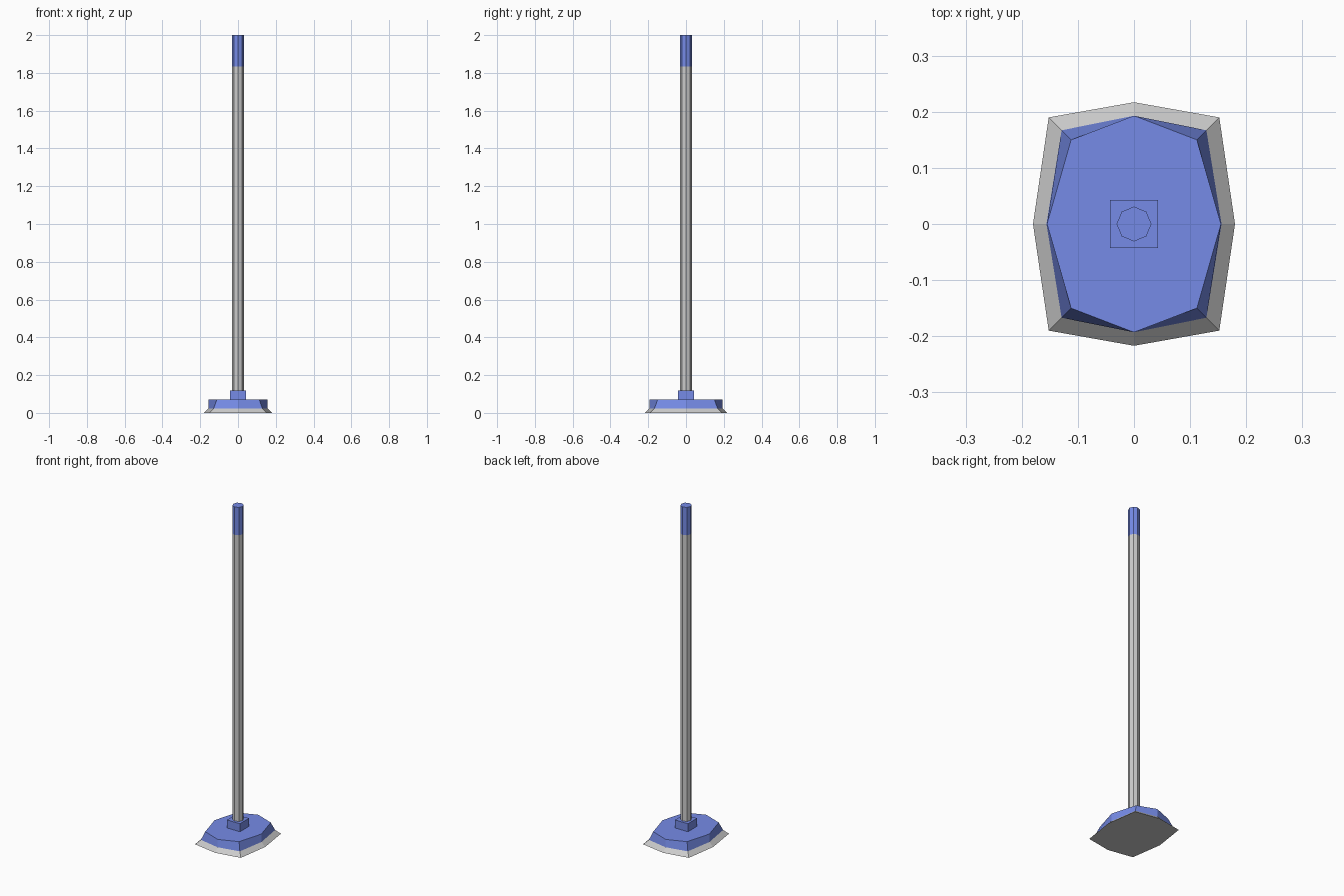
import bpy, bmesh
from math import cos, sin, pi

if "Cube" in bpy.data.objects:
    bpy.data.objects.remove(bpy.data.objects["Cube"])

blue = bpy.data.materials.new("blue")
blue.diffuse_color = (0.18, 0.26, 0.80, 1)
blue.use_nodes = True
blue.node_tree.nodes["Principled BSDF"].inputs["Base Color"].default_value = blue.diffuse_color


def loft(name, rings, mat=None):
    """Closed flat-faced solid through rings given as (outline, z)."""
    bm = bmesh.new()
    loops = [[bm.verts.new((x, y, z)) for x, y in pts] for pts, z in rings]
    n = len(loops[0])
    for a, b in zip(loops, loops[1:]):
        for i in range(n):
            j = (i + 1) % n
            bm.faces.new((a[i], a[j], b[j], b[i]))
    bm.faces.new(loops[0][::-1])
    bm.faces.new(loops[-1])
    bmesh.ops.recalc_face_normals(bm, faces=bm.faces)
    me = bpy.data.meshes.new(name)
    bm.to_mesh(me)
    bm.free()
    ob = bpy.data.objects.new(name, me)
    bpy.context.collection.objects.link(ob)
    if mat:
        me.materials.append(mat)
    return ob


def bulged(sx, sy, cx, cy):
    """Rectangle with corners (cx, cy) and side midpoints pushed out to sx, sy."""
    return [(sx, 0), (cx, cy), (0, sy), (-cx, cy),
            (-sx, 0), (-cx, -cy), (0, -sy), (cx, -cy)]


def circle(r, n=8):
    return [(r * cos(2 * pi * i / n), r * sin(2 * pi * i / n)) for i in range(n)]


seam = bulged(0.156, 0.193, 0.129, 0.167)

# Flared bristle skirt
loft("bristle_skirt", [(bulged(0.18, 0.217, 0.152, 0.19), 0), (seam, 0.024)])

# Broom head with corners drawn in towards the top
loft("head", [(seam, 0.024), (bulged(0.155, 0.193, 0.112, 0.15), 0.071)], blue)

# Square socket for the pole
s = 0.043
loft("socket", [([(s, s), (-s, s), (-s, -s), (s, -s)], z) for z in (0.071, 0.119)], blue)

# Eight-sided pole and grip
loft("pole", [(circle(0.031), z) for z in (0.119, 1.833)])
loft("grip", [(circle(0.031), z) for z in (1.833, 2.0)], blue)
